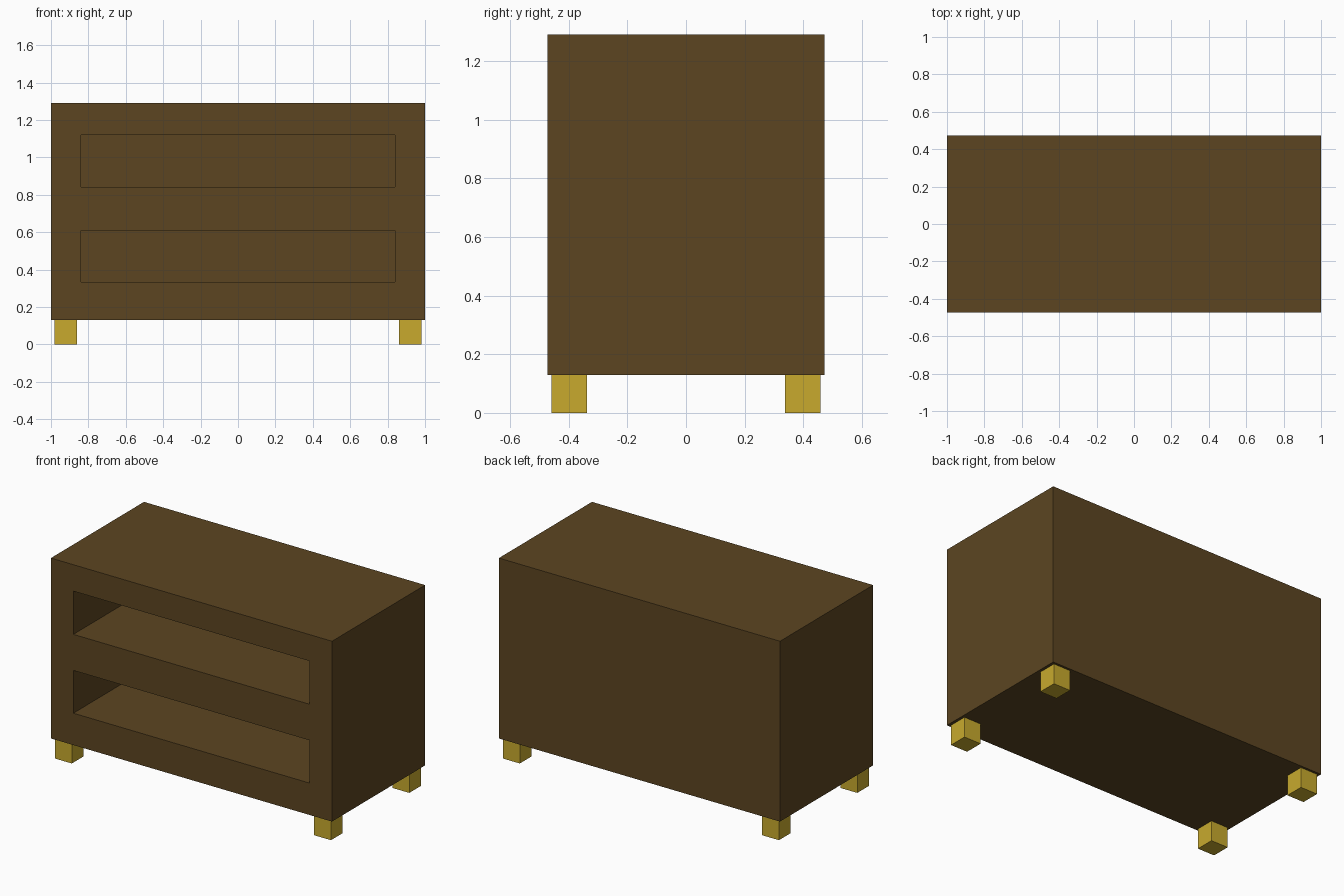
import bpy, bmesh

if "Cube" in bpy.data.objects:
    bpy.data.objects.remove(bpy.data.objects["Cube"])


def material(name, rgb):
    m = bpy.data.materials.new(name)
    m.diffuse_color = (*rgb, 1)
    m.use_nodes = True
    m.node_tree.nodes["Principled BSDF"].inputs["Base Color"].default_value = m.diffuse_color
    return m


wood = material("dark brown wood", (0.107, 0.06, 0.0155))
brass = material("golden yellow", (0.578, 0.402, 0.027))


def finish(bm, name, mat):
    bmesh.ops.recalc_face_normals(bm, faces=bm.faces)
    me = bpy.data.meshes.new(name)
    bm.to_mesh(me)
    bm.free()
    me.materials.append(mat)
    ob = bpy.data.objects.new(name, me)
    bpy.context.collection.objects.link(ob)
    return ob


def box(name, mat, lo, hi):
    bm = bmesh.new()
    bmesh.ops.create_cube(bm, size=1)
    for v in bm.verts:
        v.co = [hi[i] if v.co[i] > 0 else lo[i] for i in range(3)]
    return finish(bm, name, mat)


# Cabinet: front cells form a grid, two of them are recessed as open shelves
D, BACK = 0.473, 0.35
xs = [-1, -0.84, 0.84, 1]
zs = [0.13, 0.335, 0.61, 0.842, 1.12, 1.29]
bm = bmesh.new()
grid = [[bm.verts.new((x, -D, z)) for x in xs] for z in zs]
fronts, openings = [], []
for j in range(5):
    for i in range(3):
        f = bm.faces.new((grid[j][i], grid[j][i + 1],
                          grid[j + 1][i + 1], grid[j + 1][i]))
        (openings if i == 1 and j in (1, 3) else fronts).append(f)

# Outer sides, top, bottom and back
rim = [e for e in bm.edges if e.is_boundary]
ext = bmesh.ops.extrude_edge_only(bm, edges=rim)["geom"]
for v in [g for g in ext if isinstance(g, bmesh.types.BMVert)]:
    v.co.y = D
bmesh.ops.holes_fill(bm, edges=[e for e in bm.edges if e.is_boundary], sides=0)

# Shelf recesses
for f in openings:
    r = bmesh.ops.extrude_discrete_faces(bm, faces=[f])["faces"][0]
    for v in r.verts:
        v.co.y = BACK
bmesh.ops.remove_doubles(bm, verts=bm.verts, dist=1e-5)
bmesh.ops.dissolve_limit(bm, angle_limit=0.01, verts=bm.verts, edges=bm.edges)
finish(bm, "cabinet_body", wood)

# Four square feet
for sx, side in ((-1, "left"), (1, "right")):
    for sy, end in ((-1, "front"), (1, "back")):
        cx, cy = sx * 0.922, sy * 0.398
        box(f"{end}_{side}_foot", brass,
            (cx - 0.06, cy - 0.06, 0), (cx + 0.06, cy + 0.06, 0.13))
